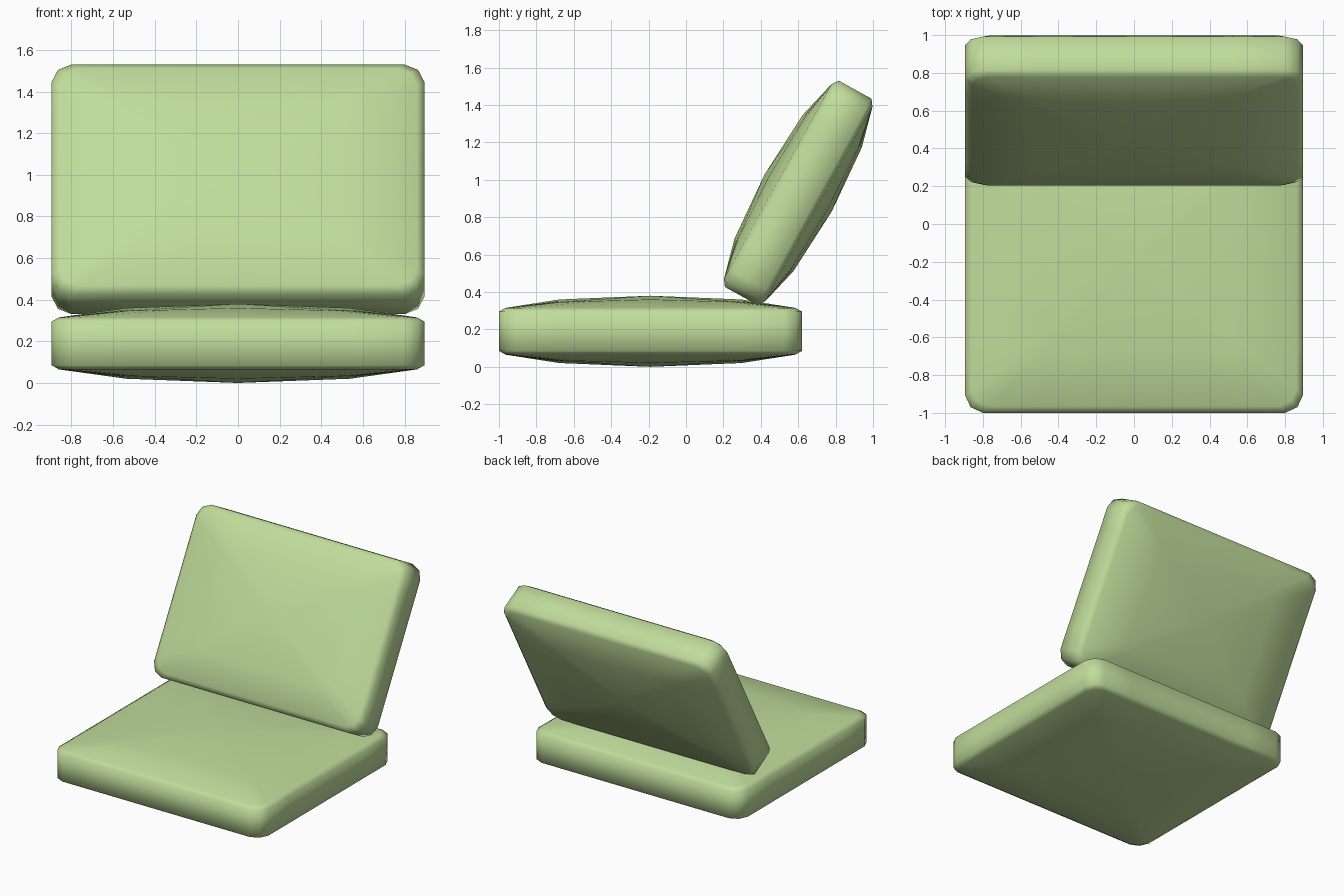
import bpy, bmesh, math

if "Cube" in bpy.data.objects:
    bpy.data.objects.remove(bpy.data.objects["Cube"])

mat = bpy.data.materials.new("soft_green")
mat.diffuse_color = (0.53, 0.72, 0.33, 1)
mat.use_nodes = True
mat.node_tree.nodes["Principled BSDF"].inputs["Base Color"].default_value = mat.diffuse_color


def outline(hx, hy):
    # rounded rectangle, counter-clockwise
    q = [(hx, 0), (hx, .6 * hy), (hx, hy - .095), (hx - .03, hy - .03),
         (hx - .095, hy), (.6 * hx, hy)]
    r = [(0, hy), (-.6 * hx, hy), (-hx + .095, hy), (-hx + .03, hy - .03),
         (-hx, hy - .095), (-hx, .6 * hy)]
    half = q + r
    return half + [(-x, -y) for x, y in half]


def cushion(name, hx, hy, edge, rim, peak, loc, tilt=0):
    bm = bmesh.new()
    pts = outline(hx, hy)
    n = len(pts)

    def fall(u):
        u = abs(u)
        return 1 - u * .31 / .6 if u < .6 else max(0, .69 * (.96 - u) / .36)

    def ring(k, sign):
        # k: 0 side edge, 1 rim, 2 crown
        vs = []
        for x, y in pts:
            if k == 0:
                z = edge
            elif k == 1:
                x, y, z = x * (hx - .035) / hx, y * (hy - .035) / hy, rim
            else:
                x, y = x * .6, y * .6
                z = rim + (peak - rim) * fall(x / hx) * fall(y / hy)
            vs.append(bm.verts.new((x, y, sign * z)))
        return vs

    rings = [ring(2, -1), ring(1, -1), ring(0, -1), ring(0, 1), ring(1, 1), ring(2, 1)]
    for a, b in zip(rings, rings[1:]):
        for i in range(n):
            j = (i + 1) % n
            bm.faces.new((a[i], a[j], b[j], b[i]))
    for r, s in ((rings[0], -1), (rings[-1], 1)):
        c = bm.verts.new((0, 0, s * peak))
        for i in range(n):
            bm.faces.new((r[i], r[(i + 1) % n], c))
    bmesh.ops.recalc_face_normals(bm, faces=bm.faces)
    for f in bm.faces:
        f.smooth = True
    me = bpy.data.meshes.new(name)
    bm.to_mesh(me)
    bm.free()
    me.materials.append(mat)
    ob = bpy.data.objects.new(name, me)
    ob.location = loc
    ob.rotation_euler.x = tilt
    bpy.context.collection.objects.link(ob)


# flat seat cushion and the leaning back cushion
cushion("seat_cushion", .895, .81, .105, .125, .19, (0, -.19, .19))
cushion("back_cushion", .895, .63, .10, .125, .205, (0, .6, .93), math.radians(61.1))
